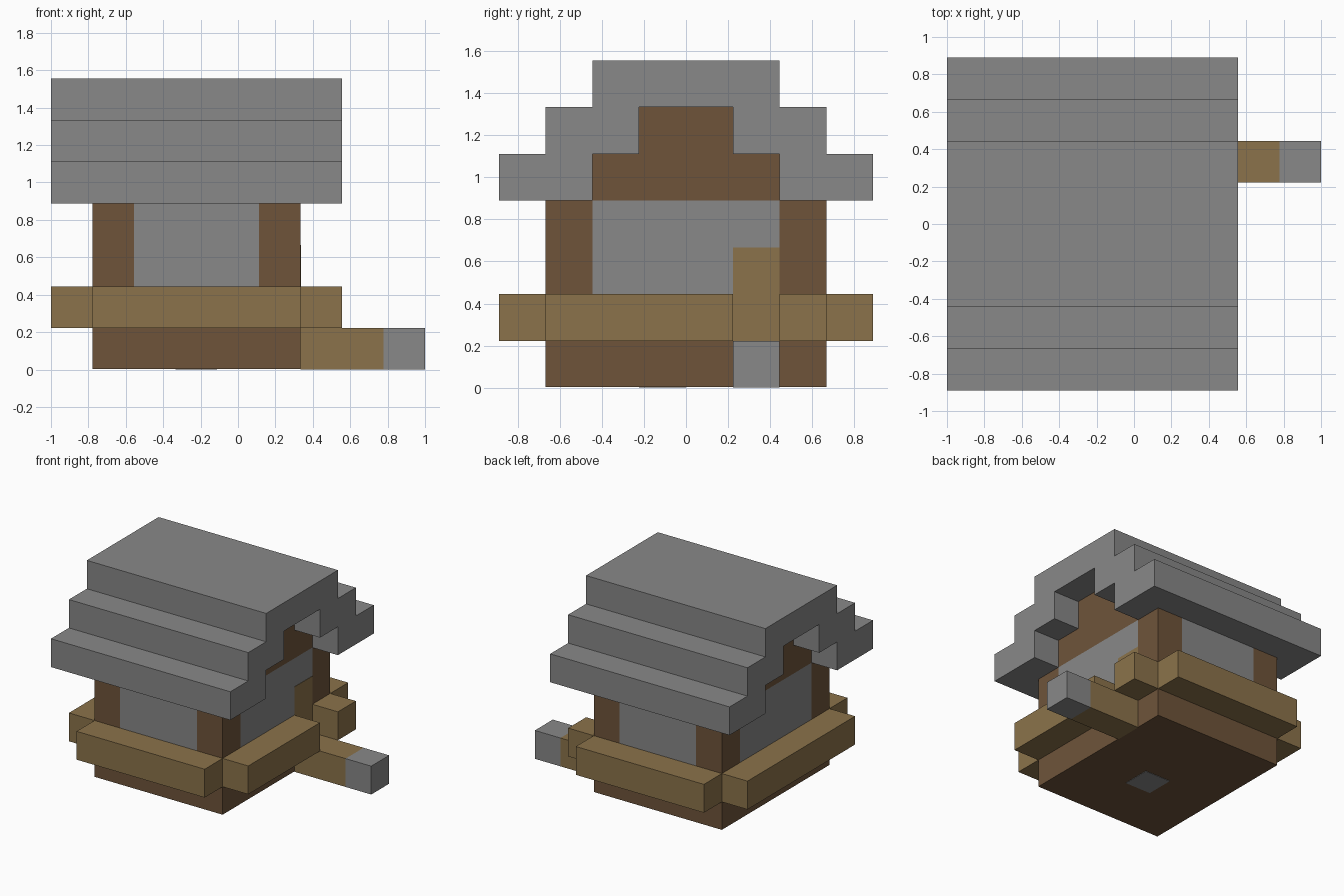
import bpy
import bmesh
from mathutils import Vector

U = 2 / 9                      # edge of one block
ORIGIN = Vector((-1, -4 * U, 0))
THIN = 0.003 / U               # plate thickness, in blocks

if "Cube" in bpy.data.objects:
    bpy.data.objects.remove(bpy.data.objects["Cube"], do_unlink=True)


def material(name, rgb):
    m = bpy.data.materials.new(name)
    m.use_nodes = True
    m.diffuse_color = (*rgb, 1)
    m.node_tree.nodes["Principled BSDF"].inputs["Base Color"].default_value = (*rgb, 1)
    return m


STONE = material("grey stone", (0.246, 0.246, 0.246))
LOG = material("dark brown log", (0.156, 0.088, 0.042))
PLANK = material("tan plank", (0.258, 0.171, 0.069))


def extrude(name, outline, x0, x1, mat):
    """Prism along x from a (y, z) outline given in blocks."""
    bm = bmesh.new()
    face = bm.faces.new([bm.verts.new(ORIGIN + U * Vector((x0, y, z))) for y, z in outline])
    swept = bmesh.ops.extrude_face_region(bm, geom=[face])["geom"]
    moved = [v for v in swept if isinstance(v, bmesh.types.BMVert)]
    bmesh.ops.translate(bm, verts=moved, vec=((x1 - x0) * U, 0, 0))
    bmesh.ops.recalc_face_normals(bm, faces=bm.faces[:])
    mesh = bpy.data.meshes.new(name)
    bm.to_mesh(mesh)
    bm.free()
    mesh.materials.append(mat)
    obj = bpy.data.objects.new(name, mesh)
    bpy.context.collection.objects.link(obj)
    return obj


def box(name, x, y, z, mat):
    """Box from (start, end) pairs in blocks."""
    corners = [(y[0], z[0]), (y[1], z[0]), (y[1], z[1]), (y[0], z[1])]
    return extrude(name, corners, x[0], x[1], mat)


def mirrored(half):
    """Complete an outline across the ridge at y = 4."""
    return half + [(8 - y, z) for y, z in reversed(half)]


# Base and floor stone
box("base", (1, 6), (1, 7), (THIN, 2), LOG)
box("floor_stone", (3, 4), (3, 4), (0, THIN), STONE)

# Walls: stone infill between corner posts
box("long_wall_infill", (2, 5), (1, 7), (2, 4), STONE)
for side, x in (("right", 1), ("left", 5)):
    box(side + "_wall_infill", (x, x + 1), (2, 6), (2, 4), STONE)
    for end, y in (("front", 1), ("back", 6)):
        box(f"{end}_{side}_post", (x, x + 1), (y, y + 1), (2, 4), LOG)

# Belt of planks, open at the doorway
box("front_belt", (1, 6), (0, 1), (1, 2), PLANK)
box("back_belt", (1, 6), (7, 8), (1, 2), PLANK)
box("right_belt", (0, 1), (1, 7), (1, 2), PLANK)
box("left_belt_long", (6, 7), (1, 5), (1, 2), PLANK)
box("left_belt_short", (6, 7), (6, 7), (1, 2), PLANK)

# Door and entrance path
box("door", (6, 6 + THIN), (5, 6), (1, 3), PLANK)
box("path", (6, 8), (5, 6), (0, 1), PLANK)
box("path_end", (8, 9), (5, 6), (0, 1), STONE)

# Stepped gable and roof
extrude("gable", mirrored([(2, 4), (2, 5), (3, 5), (3, 6)]), 1, 6, LOG)
extrude("roof", mirrored([(2, 5), (2, 4), (0, 4), (0, 5), (1, 5), (1, 6), (2, 6), (2, 7)])
        + [(5, 5), (5, 6), (3, 6), (3, 5)][1:1]
        + [(6, 5), (5, 5), (5, 6), (3, 6), (3, 5)][1:], 0, 7, STONE)
